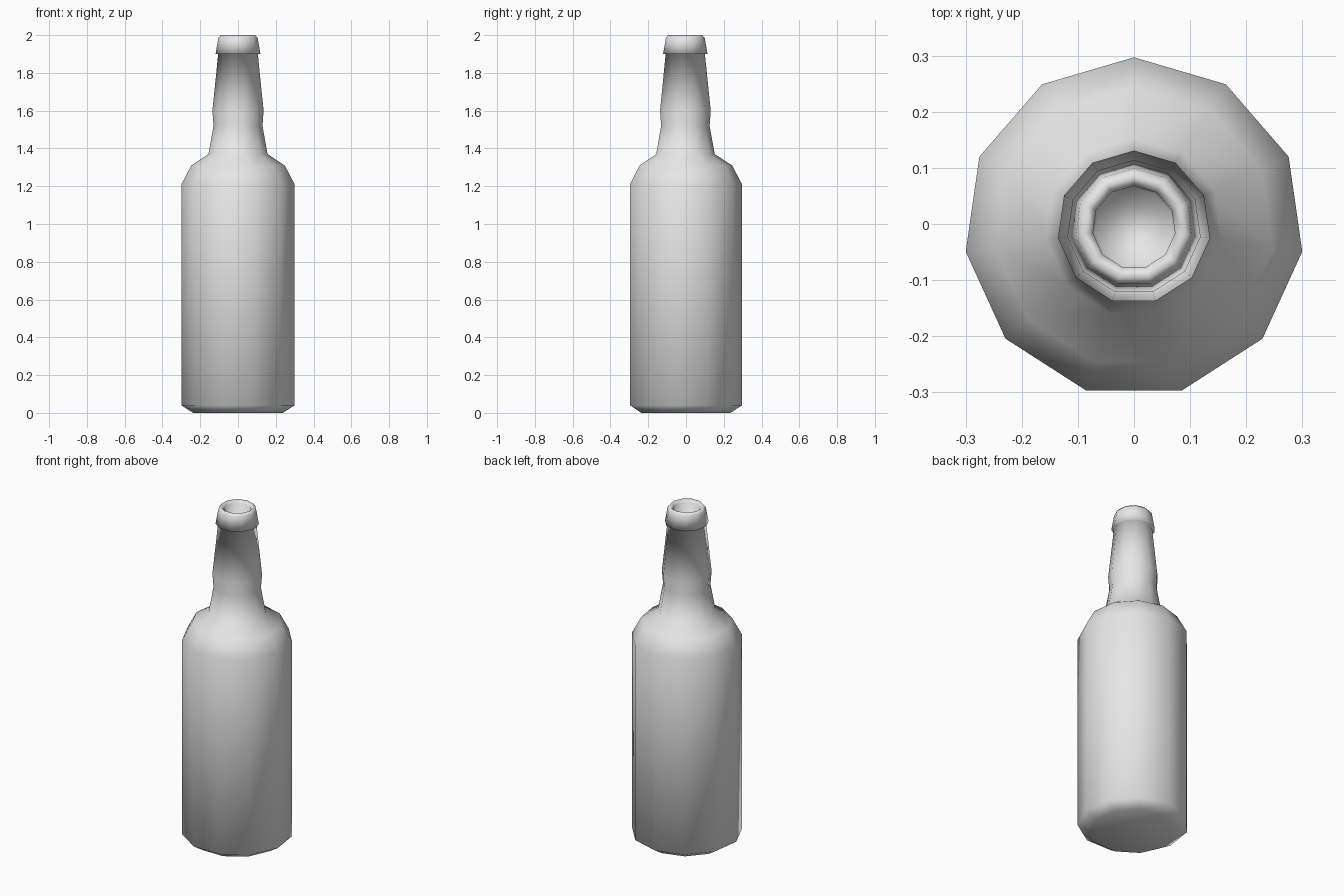
import bpy
import bmesh
import math

SIDES = 11
CENTRE_Y = -0.006  # odd-sided rings are not symmetric front to back

cube = bpy.data.objects.get("Cube")
if cube:
    bpy.data.objects.remove(cube, do_unlink=True)


def flat_material(name, colour):
    mat = bpy.data.materials.new(name)
    mat.use_nodes = True
    mat.diffuse_color = colour
    mat.node_tree.nodes["Principled BSDF"].inputs["Base Color"].default_value = colour
    return mat


def lathe(name, profile, mat):
    """Spin a (radius, height) profile into a closed, smooth-shaded solid."""
    bm = bmesh.new()
    rings = []
    for r, z in profile:
        ring = []
        for i in range(SIDES):
            a = math.pi / 2 + math.tau * i / SIDES
            ring.append(bm.verts.new((r * math.cos(a), r * math.sin(a) + CENTRE_Y, z)))
        rings.append(ring)
    for low, high in zip(rings, rings[1:]):
        for i in range(SIDES):
            j = (i + 1) % SIDES
            bm.faces.new((low[i], low[j], high[j], high[i]))
    bm.faces.new(reversed(rings[0]))
    bm.faces.new(rings[-1])
    for face in bm.faces:
        face.smooth = True
    mesh = bpy.data.meshes.new(name)
    bm.to_mesh(mesh)
    bm.free()
    mesh.materials.append(mat)
    obj = bpy.data.objects.new(name, mesh)
    bpy.context.collection.objects.link(obj)
    return obj


grey = flat_material("plain grey", (0.8, 0.8, 0.8, 1.0))

# Base, body and shoulder
body = [(0.24, 0), (0.303, 0.04), (0.303, 1.21), (0.25, 1.31), (0.158, 1.37)]
# Neck with a slight bulge
neck = [(0.131, 1.52), (0.137, 1.6), (0.106, 1.9)]
# Flared lip, rim and mouth hollow
lip = [(0.12, 1.9), (0.105, 1.985), (0.092, 2.0), (0.074, 1.985), (0.07, 1.8)]

lathe("bottle", body + neck + lip, grey)
